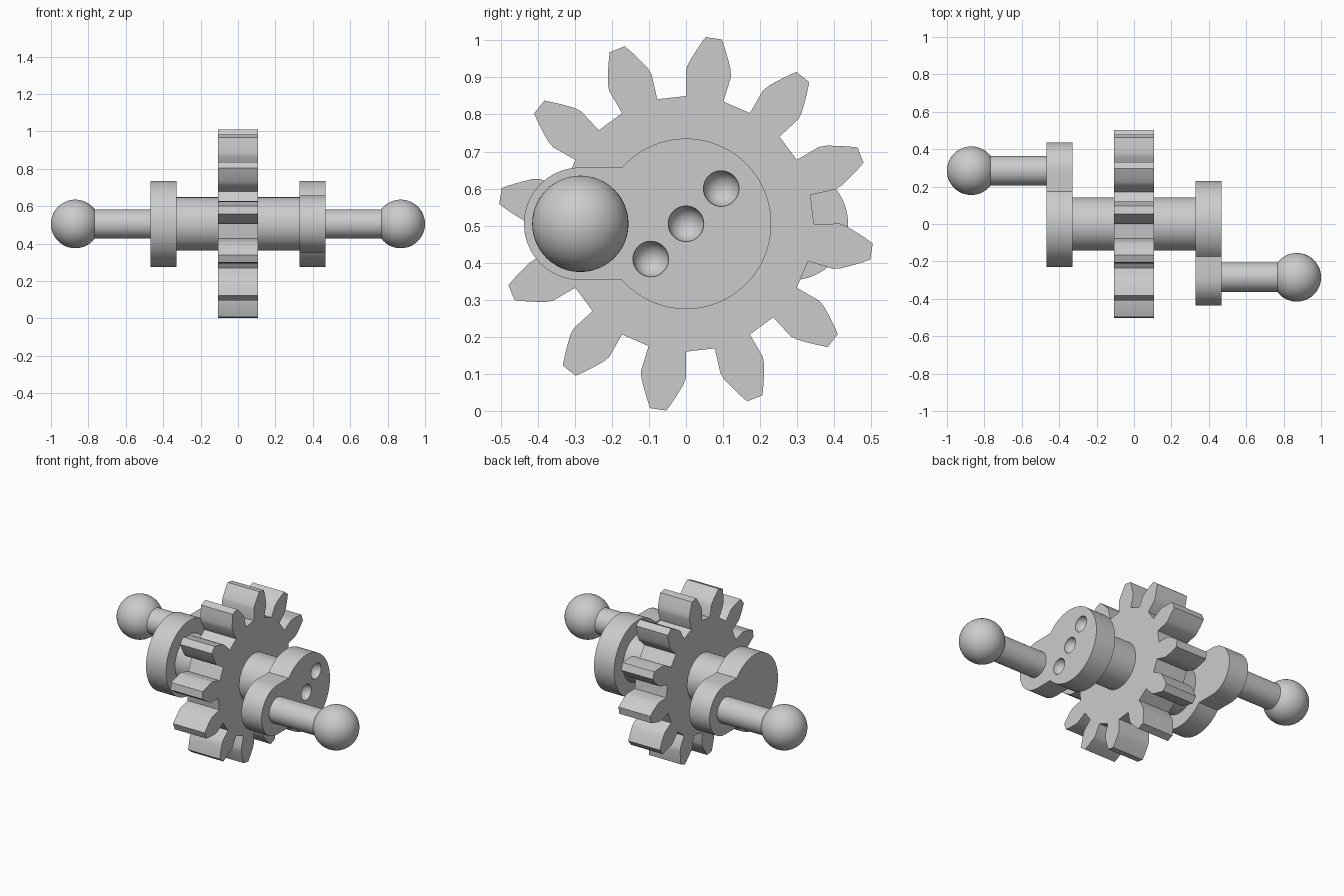
import bpy, bmesh
from math import sin, cos, pi, asin, radians
from mathutils import Vector

cube = bpy.data.objects.get("Cube")
if cube:
    bpy.data.objects.remove(cube, do_unlink=True)

AXIS_Z = 0.505      # height of the main axle
THROW = 0.285       # offset of the crank pins
DISC_R, LOBE_R = 0.23, 0.152
ARM_IN, ARM_OUT = 0.33, 0.467

steel = bpy.data.materials.new("plain grey")
steel.use_nodes = True
grey = (0.6, 0.6, 0.6, 1)
steel.diffuse_color = grey
steel.node_tree.nodes["Principled BSDF"].inputs["Base Color"].default_value = grey


def finish(name, bm):
    bmesh.ops.recalc_face_normals(bm, faces=bm.faces)
    mesh = bpy.data.meshes.new(name)
    bm.to_mesh(mesh)
    bm.free()
    mesh.materials.append(steel)
    obj = bpy.data.objects.new(name, mesh)
    bpy.context.collection.objects.link(obj)
    return obj


def extrude_x(name, profile, x0, x1):
    """Solid from a closed (y, z) profile, with z measured from the axle."""
    bm = bmesh.new()
    face = bm.faces.new([bm.verts.new((x0, y, z + AXIS_Z)) for y, z in profile])
    ext = bmesh.ops.extrude_face_region(bm, geom=[face], use_keep_orig=True)
    moved = [v for v in ext["geom"] if isinstance(v, bmesh.types.BMVert)]
    bmesh.ops.translate(bm, verts=moved, vec=(x1 - x0, 0, 0))
    return finish(name, bm)


def arc(cy, r, a0, a1, n):
    return [(cy + r * cos(a0 + (a1 - a0) * i / n), r * sin(a0 + (a1 - a0) * i / n))
            for i in range(n + 1)]


def rod(name, cy, r, x0, x1):
    return extrude_x(name, arc(cy, r, 0, 2 * pi, 64)[:-1], x0, x1)


def ball(name, center, r):
    bm = bmesh.new()
    bmesh.ops.create_uvsphere(bm, u_segments=48, v_segments=24, radius=r)
    bmesh.ops.translate(bm, verts=bm.verts, vec=center)
    return finish(name, bm)


# Gear: twelve teeth with curved flanks, (radial, half width) of one flank
flank = [(0.341, 0.051), (0.41, 0.0615), (0.429, 0.0575), (0.448, 0.0498),
         (0.467, 0.0415), (0.487, 0.032), (0.506, 0.022)]
tooth = [(u, -v) for u, v in flank] + flank[::-1]
gear_outline = []
for k in range(12):
    a = radians(81.5 + 30 * k)
    gear_outline += [(u * cos(a) - v * sin(a), u * sin(a) + v * cos(a)) for u, v in tooth]
parts = [extrude_x("gear", gear_outline, -0.108, 0.108)]

# Axle
parts.append(rod("axle", 0, 0.143, -ARM_IN, ARM_IN))

# Cranks: disc with a lobe, pin and ball, turned half round on the other side
meet = asin(LOBE_R / DISC_R)
arm_outline = (arc(0, DISC_R, meet - pi, pi - meet, 64)
               + arc(-THROW, LOBE_R, pi / 2, 3 * pi / 2, 36))
for side, s in (("left", 1), ("right", -1)):
    outline = [(s * y, z) for y, z in arm_outline]
    arm = extrude_x(side + "_crank_arm", outline, s * ARM_IN, s * ARM_OUT)
    parts.append(arm)
    parts.append(rod(side + "_crank_pin", -s * THROW, 0.078, s * (ARM_OUT - 0.02), s * 0.82))
    parts.append(ball(side + "_crank_ball", Vector((s * 0.87, -s * THROW, AXIS_Z)), 0.13))
    if s == 1:
        # Three round dimples on the outer face
        for d in (-0.095, 0, 0.095):
            cutter = ball("dimple_cutter", Vector((ARM_OUT, d, AXIS_Z + d)), 0.048)
            cutter.hide_render = True
            mod = arm.modifiers.new("dimple", 'BOOLEAN')
            mod.operation = 'DIFFERENCE'
            mod.solver = 'EXACT'
            mod.object = cutter
            bpy.context.view_layer.objects.active = arm
            bpy.ops.object.modifier_apply(modifier=mod.name)
            bpy.data.objects.remove(cutter, do_unlink=True)

# Smooth the round surfaces, keep the edges crisp
bpy.ops.object.select_all(action='DESELECT')
for obj in parts:
    obj.select_set(True)
bpy.context.view_layer.objects.active = parts[0]
bpy.ops.object.shade_smooth_by_angle(angle=radians(25))
